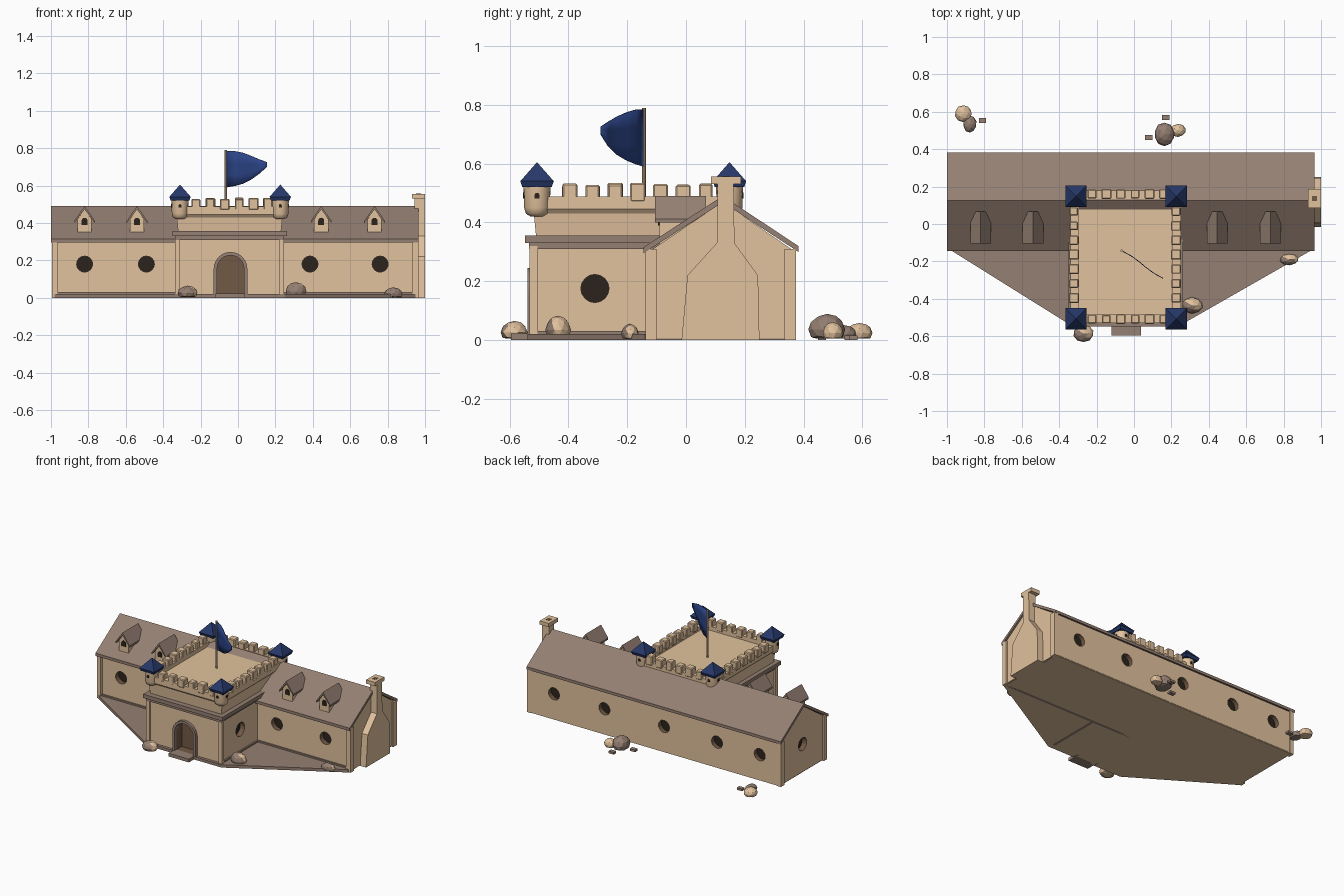
import bpy, bmesh, math, random
from mathutils import Vector

if "Cube" in bpy.data.objects:
    bpy.data.objects.remove(bpy.data.objects["Cube"])

random.seed(4)


def material(name, r, g, b):
    m = bpy.data.materials.new(name)
    m.diffuse_color = (r, g, b, 1)
    m.use_nodes = True
    m.node_tree.nodes["Principled BSDF"].inputs["Base Color"].default_value = m.diffuse_color
    return m


TAN = material("tan stone", 0.76, 0.54, 0.34)
BROWN = material("roof brown", 0.30, 0.215, 0.17)
BLUE = material("flag blue", 0.025, 0.06, 0.25)
NAVY = material("turret navy", 0.02, 0.04, 0.14)
DARK = material("dark opening", 0.025, 0.017, 0.012)
DOOR = material("door brown", 0.17, 0.10, 0.06)


def finish(name, bm, mats):
    bmesh.ops.recalc_face_normals(bm, faces=bm.faces)
    me = bpy.data.meshes.new(name)
    bm.to_mesh(me)
    bm.free()
    ob = bpy.data.objects.new(name, me)
    bpy.context.collection.objects.link(ob)
    for m in mats if isinstance(mats, list) else [mats]:
        me.materials.append(m)
    return ob


def smooth(ob, angle=35):
    bpy.ops.object.select_all(action='DESELECT')
    ob.select_set(True)
    bpy.context.view_layer.objects.active = ob
    bpy.ops.object.shade_smooth_by_angle(angle=math.radians(angle))


# Extrude a 2D outline along one axis from a to b
def prism(name, pts, axis, a, b, mats):
    place = {'x': lambda p, t: (t, p[0], p[1]),
             'y': lambda p, t: (p[0], t, p[1]),
             'z': lambda p, t: (p[0], p[1], t)}[axis]
    bm = bmesh.new()
    lo = [bm.verts.new(place(p, a)) for p in pts]
    hi = [bm.verts.new(place(p, b)) for p in pts]
    bm.faces.new(lo)
    bm.faces.new(hi)
    for i in range(len(pts)):
        j = (i + 1) % len(pts)
        bm.faces.new((lo[i], lo[j], hi[j], hi[i]))
    return finish(name, bm, mats)


def box(name, x0, x1, y0, y1, z0, z1, mats):
    return prism(name, [(x0, y0), (x1, y0), (x1, y1), (x0, y1)], 'z', z0, z1, mats)


def ring(cx, cy, r, n=16):
    return [(cx + r * math.cos(2 * math.pi * i / n), cy + r * math.sin(2 * math.pi * i / n)) for i in range(n)]


def arch(cx, z0, zs, r, n=12):
    top = [(cx + r * math.cos(math.pi * i / n), zs + r * math.sin(math.pi * i / n)) for i in range(n + 1)]
    return [(cx + r, z0)] + top + [(cx - r, z0)]


# Recess openings: sides get slot 2, the back of the recess gets slot 1
def cut(ob, outlines, axis, a, b, cap=1, side=2):
    for pts in outlines:
        c = prism("cutter", pts, axis, a, b, [TAN, DARK, DOOR])
        for f in c.data.polygons:
            f.material_index = cap if len(f.vertices) > 4 else side
        m = ob.modifiers.new("opening", 'BOOLEAN')
        m.operation, m.solver, m.object = 'DIFFERENCE', 'EXACT', c
        bpy.context.view_layer.objects.active = ob
        bpy.ops.object.modifier_apply(modifier=m.name)
        bpy.data.objects.remove(c)


# Ground plate joining hall and tower, stone coloured underneath
plate = prism("ground_plate", [(-0.98, 0.37), (-0.98, -0.14), (-0.34, -0.54), (0.25, -0.54), (0.95, -0.14),
                               (0.95, 0.37)], 'z', 0.0, 0.02, [BROWN, TAN])
for f in plate.data.polygons:
    f.material_index = int(f.normal.z < -0.5 or f.normal.y > 0.5)

# Long hall with round windows
hall = prism("hall_walls", [(-0.12, 0.005), (0.372, 0.005), (0.372, 0.3), (0.125, 0.47), (-0.12, 0.305)],
             'x', -0.985, 0.955, [TAN, DARK, DOOR])
WIN_X = (-0.82, -0.49, 0.385, 0.76)
cut(hall, [ring(x, 0.18, 0.043) for x in WIN_X], 'y', -0.2, -0.085)
cut(hall, [ring(x, 0.18, 0.043) for x in (-0.83, -0.5, -0.09, 0.37, 0.76)], 'y', 0.34, 0.42)
cut(hall, [ring(0.12, 0.2, 0.045)], 'x', -1.05, -0.95)
prism("hall_roof", [(-0.145, 0.295), (0.125, 0.468), (0.382, 0.3), (0.382, 0.32), (0.125, 0.49), (-0.145, 0.315)],
      'x', -1.0, 0.965, BROWN)
for x0, x1 in ((-0.995, -0.965), (0.932, 0.965)):
    for y0, y1 in ((-0.137, -0.1), (0.335, 0.375)):
        box("hall_corner_post", x0, x1, y0, y1, 0, 0.31, TAN)
box("hall_front_skirting", -0.98, 0.95, -0.13, -0.11, 0, 0.03, BROWN)

# Chimney on the right gable
prism("chimney", [(-0.015, 0), (0.25, 0), (0.245, 0.22), (0.165, 0.33), (0.162, 0.54), (0.108, 0.54),
                  (0.105, 0.33), (0.005, 0.22)], 'x', 0.945, 1.0, TAN)
box("chimney_cap", 0.93, 1.0, 0.085, 0.187, 0.53, 0.556, TAN)
box("chimney_flue", 0.952, 0.978, 0.122, 0.15, 0.55, 0.558, DOOR)

# Roof dormers
for x in (-0.82, -0.54, 0.445, 0.73):
    prism("dormer_walls", [(x - 0.038, 0.32), (x + 0.038, 0.32), (x + 0.038, 0.42), (x, 0.475), (x - 0.038, 0.42)],
          'y', -0.09, 0.06, TAN)
    prism("dormer_roof", [(x - 0.055, 0.40), (x, 0.472), (x + 0.055, 0.40), (x + 0.055, 0.412), (x, 0.49),
                          (x - 0.055, 0.412)], 'y', -0.105, 0.068, BROWN)
    prism("dormer_window", arch(x, 0.39, 0.412, 0.016, 8), 'y', -0.095, -0.087, DARK)

# Central tower
X0, X1 = -0.325, 0.235
tower = box("tower_walls", X0, X1, -0.52, 0.14, 0.005, 0.33, [TAN, DARK, DOOR])
cut(tower, [arch(-0.04, 0.02, 0.155, 0.072)], 'y', -0.6, -0.46, cap=2)
for a, b in ((X0 - 0.1, X0 + 0.035), (X1 - 0.035, X1 + 0.1)):
    cut(tower, [ring(-0.31, 0.175, 0.048)], 'x', a, b)
for x in (X0, X1):
    box("tower_corner_post", x - 0.012, x + 0.012, -0.532, -0.505, 0, 0.32, TAN)
    box("tower_side_skirting", x - 0.01, x + 0.01, -0.52, -0.12, 0, 0.03, BROWN)
prism("door_frame", arch(-0.04, 0, 0.155, 0.09) + arch(-0.04, 0, 0.155, 0.072)[::-1], 'y', -0.54, -0.5, BROWN)
box("door_step", -0.12, 0.037, -0.595, -0.52, 0, 0.022, BROWN)
box("tower_ledge_lower", -0.335, 0.245, -0.535, 0.1, 0.31, 0.33, BROWN)
box("tower_ledge", -0.35, 0.262, -0.548, 0.1, 0.33, 0.356, BROWN)

# Upper storey flares out gently to carry the parapet
bm = bmesh.new()
rings = [(0.01, 0.35), (0.018, 0.43), (0.03, 0.445), (0.03, 0.488), (-0.015, 0.488), (-0.015, 0.46)]
loops = []
for o, z in rings:
    loops.append([bm.verts.new(p) for p in ((-0.31 - o, -0.5 - o, z), (0.22 + o, -0.5 - o, z),
                                            (0.22 + o, 0.15 + o, z), (-0.31 - o, 0.15 + o, z))])
for a, b in zip(loops, loops[1:]):
    for i in range(4):
        bm.faces.new((a[i], a[(i + 1) % 4], b[(i + 1) % 4], b[i]))
bm.faces.new(loops[0])
bm.faces.new(loops[-1])
finish("tower_parapet", bm, TAN)


# Slightly irregular battlements
def merlon(x, y):
    w, h = random.uniform(0.022, 0.027), random.uniform(0.526, 0.536)
    ob = box("merlon", x - w, x + w, y - w, y + w, 0.47, h, TAN)
    bev = ob.modifiers.new("bevel", 'BEVEL')
    bev.width, bev.segments = 0.005, 1


for i in range(6):
    merlon(-0.225 + 0.077 * i, -0.508)
    merlon(-0.225 + 0.077 * i, 0.16)
for i in range(7):
    for x in (-0.322, 0.225):
        merlon(x, -0.395 + 0.077 * i)

# Corner turrets with pyramid roofs
for x, sx in ((-0.31, -1), (0.226, 1)):
    for y, sy in ((-0.507, -1), (0.148, 1)):
        bm = bmesh.new()
        prof = [(0.022, 0.42), (0.038, 0.43), (0.044, 0.45), (0.046, 0.535)]
        prev = None
        for r, z in prof:
            cur = [bm.verts.new((px, py, z)) for px, py in ring(x, y, r, 16)]
            if prev:
                for i in range(16):
                    bm.faces.new((prev[i], prev[(i + 1) % 16], cur[(i + 1) % 16], cur[i]))
            else:
                bm.faces.new(cur)
            prev = cur
        bm.faces.new(prev)
        smooth(finish("turret", bm, TAN), 50)
        bm = bmesh.new()
        lo, mid = [[bm.verts.new((x + r * a, y + r * b, z)) for a, b in ((-1, -1), (1, -1), (1, 1), (-1, 1))]
                   for r, z in ((0.05, 0.52), (0.057, 0.54))]
        tip = bm.verts.new((x, y, 0.605))
        bm.faces.new(lo)
        for i in range(4):
            j = (i + 1) % 4
            bm.faces.new((lo[i], lo[j], mid[j], mid[i]))
            bm.faces.new((mid[i], mid[j], tip))
        finish("turret_roof", bm, NAVY)
        slit = lambda c: arch(c, 0.482, 0.493, 0.008, 6)
        prism("turret_window", slit(x), 'y', y + sy * 0.041, y + sy * 0.047, DARK)
        prism("turret_side_window", slit(y), 'x', x + sx * 0.041, x + sx * 0.047, DARK)

# Flag pole and waving flag
prism("flag_pole", ring(-0.065, -0.143, 0.007, 10), 'z', 0.45, 0.79, TAN)
edges = [(0.785, 0.59), (0.784, 0.598), (0.775, 0.61), (0.76, 0.63), (0.742, 0.66), (0.725, 0.7)]
bm = bmesh.new()
cols = []
for i, (t, b) in enumerate(edges):
    u = i / 5
    w = 0.005 * math.sin(u * 2 * math.pi)
    cols.append([bm.verts.new((-0.062 + 0.217 * u + w * 0.55, -0.145 - 0.145 * u + w * 0.83, t + (b - t) * k / 3))
                 for k in range(4)])
for a, b in zip(cols, cols[1:]):
    for k in range(3):
        bm.faces.new((a[k], a[k + 1], b[k + 1], b[k]))
flag = finish("flag", bm, BLUE)
smooth(flag, 60)
sol = flag.modifiers.new("thickness", 'SOLIDIFY')
sol.thickness, sol.offset = 0.004, 0


# Boulders: squashed, jittered icospheres with one weathered brown side
def rock(x, y, rx, ry, h, brown_from):
    bm = bmesh.new()
    bmesh.ops.create_icosphere(bm, subdivisions=2, radius=1)
    for v in bm.verts:
        v.co *= random.uniform(0.95, 1.03)
        v.co = Vector((x + v.co.x * rx, y + v.co.y * ry, max(0.004, h * (0.4 + 0.6 * v.co.z))))
    ob = finish("rock", bm, [TAN, BROWN])
    for f in ob.data.polygons:
        f.material_index = int(f.normal.x + f.normal.y < brown_from)


for r in ((-0.27, -0.585, 0.055, 0.045, 0.065, 0), (0.31, -0.435, 0.058, 0.043, 0.085, 0),
          (0.83, -0.19, 0.05, 0.03, 0.055, 0), (0.163, 0.48, 0.055, 0.063, 0.09, 2),
          (0.235, 0.5, 0.042, 0.035, 0.06, -2), (-0.912, 0.59, 0.046, 0.045, 0.058, -2),
          (-0.878, 0.535, 0.036, 0.046, 0.05, 2)):
    rock(*r)
for x, y in ((0.08, 0.463), (0.17, 0.57), (-0.81, 0.553)):
    box("stone_chip", x - 0.02, x + 0.02, y - 0.014, y + 0.014, 0, 0.015, BROWN)
